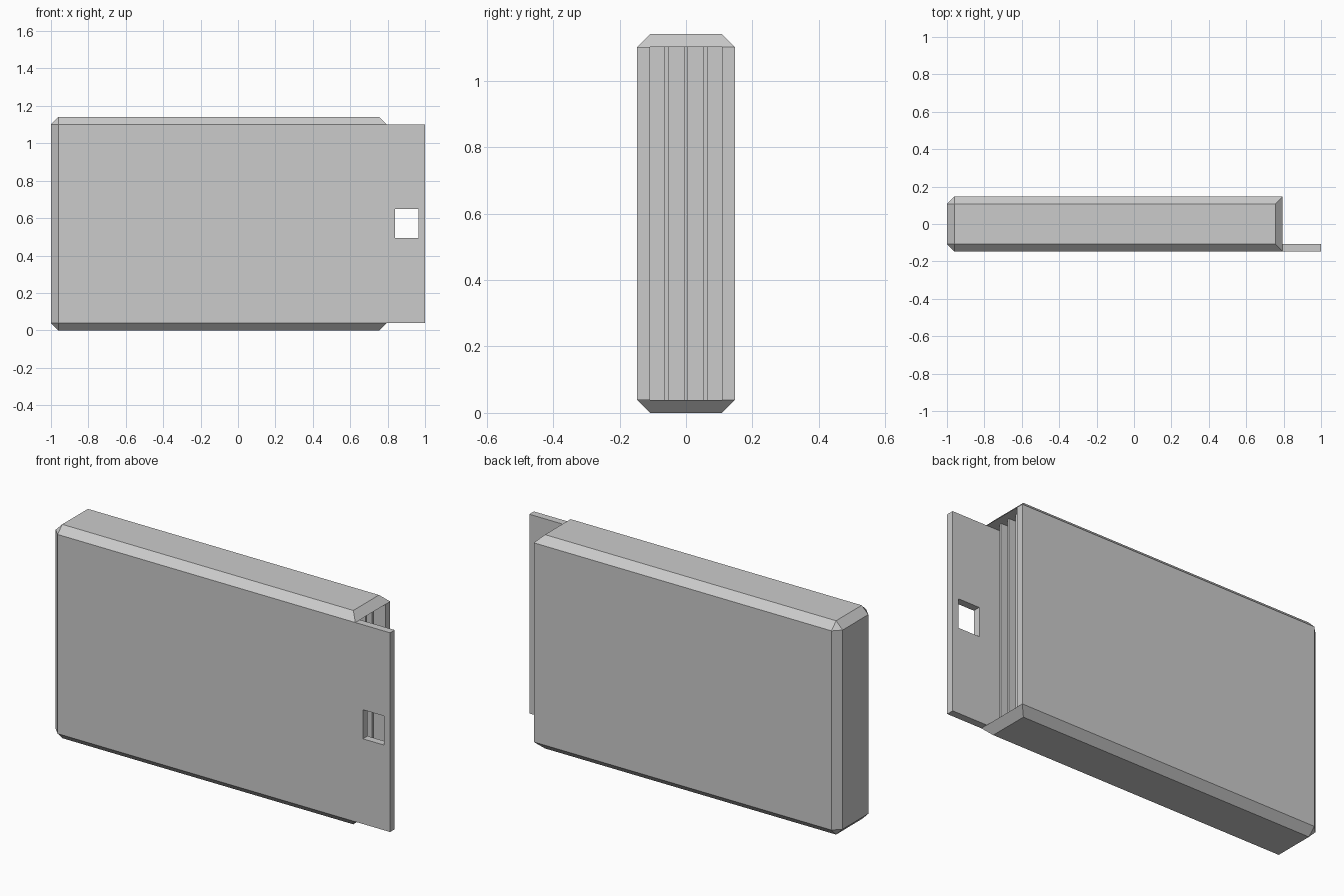
import bpy
import bmesh

cube = bpy.data.objects.get("Cube")
if cube:
    bpy.data.objects.remove(cube, do_unlink=True)

# Main dimensions
LEFT, RIGHT, TAB_END = -1.0, 0.795, 1.0
HALF_Y, BEVEL, HEIGHT = 0.147, 0.039, 1.14
IN_Y = HALF_Y - BEVEL
LOW, HIGH = BEVEL, HEIGHT - BEVEL

grey = bpy.data.materials.new("plain grey")
grey.use_nodes = True
grey.diffuse_color = (0.6, 0.6, 0.6, 1)
grey.node_tree.nodes["Principled BSDF"].inputs["Base Color"].default_value = (0.6, 0.6, 0.6, 1)


def add_object(name, bm):
    bmesh.ops.recalc_face_normals(bm, faces=bm.faces)
    mesh = bpy.data.meshes.new(name)
    bm.to_mesh(mesh)
    bm.free()
    mesh.materials.append(grey)
    obj = bpy.data.objects.new(name, mesh)
    bpy.context.scene.collection.objects.link(obj)
    return obj


def loft(name, lower, z0, upper, z1):
    """Solid between two outlines with the same number of points."""
    bm = bmesh.new()
    a = [bm.verts.new((x, y, z0)) for x, y in lower]
    b = [bm.verts.new((x, y, z1)) for x, y in upper]
    bm.faces.new(a)
    bm.faces.new(b)
    for i in range(len(a)):
        j = (i + 1) % len(a)
        bm.faces.new((a[i], a[j], b[j], b[i]))
    return add_object(name, bm)


def box(name, x0, x1, y0, y1, z0, z1):
    outline = [(x0, y0), (x1, y0), (x1, y1), (x0, y1)]
    return loft(name, outline, z0, outline, z1)


def cap(name, z_rim, z_flat):
    """Chamfered lid: six-sided rim narrowing to a flat rectangle."""
    bm = bmesh.new()
    x_in, x_out = LEFT + BEVEL, RIGHT - BEVEL
    for s in (-1, 1):
        for p in ((LEFT, s * IN_Y, z_rim), (x_in, s * HALF_Y, z_rim),
                  (RIGHT, s * HALF_Y, z_rim), (x_in, s * IN_Y, z_flat),
                  (x_out, s * IN_Y, z_flat)):
            bm.verts.new(p)
    bmesh.ops.convex_hull(bm, input=bm.verts[:])
    bmesh.ops.dissolve_limit(bm, angle_limit=0.01, verts=bm.verts[:], edges=bm.edges[:])
    return add_object(name, bm)


# Case walls: front panel with long tab, chamfered closed end, back panel
inner_x = LEFT + BEVEL
wall_outline = [
    (TAB_END, -HALF_Y), (TAB_END, -IN_Y), (inner_x, -IN_Y), (inner_x, IN_Y),
    (RIGHT, IN_Y), (RIGHT, HALF_Y), (inner_x, HALF_Y), (LEFT, IN_Y),
    (LEFT, -IN_Y), (inner_x, -HALF_Y)]
walls = loft("case_walls", wall_outline, LOW, wall_outline, HIGH)

# Rectangular slot through the tab
cutter = box("tab_slot_cutter", 0.84, 0.965, -0.3, 0.0, 0.493, 0.648)
cutter.hide_render = True
cutter.hide_viewport = True
cutter.display_type = 'WIRE'
cut = walls.modifiers.new("tab_slot", 'BOOLEAN')
cut.operation = 'DIFFERENCE'
cut.solver = 'EXACT'
cut.object = cutter

# Chamfered top and bottom
cap("top_cap", HIGH, HEIGHT)
cap("bottom_cap", LOW, 0)

# Thin upright dividers inside the open end
for label, y in (("front", -0.0575), ("middle", 0), ("back", 0.0575)):
    box(label + "_divider", inner_x, RIGHT - BEVEL, y - 0.0065, y + 0.0065, LOW, HIGH)
